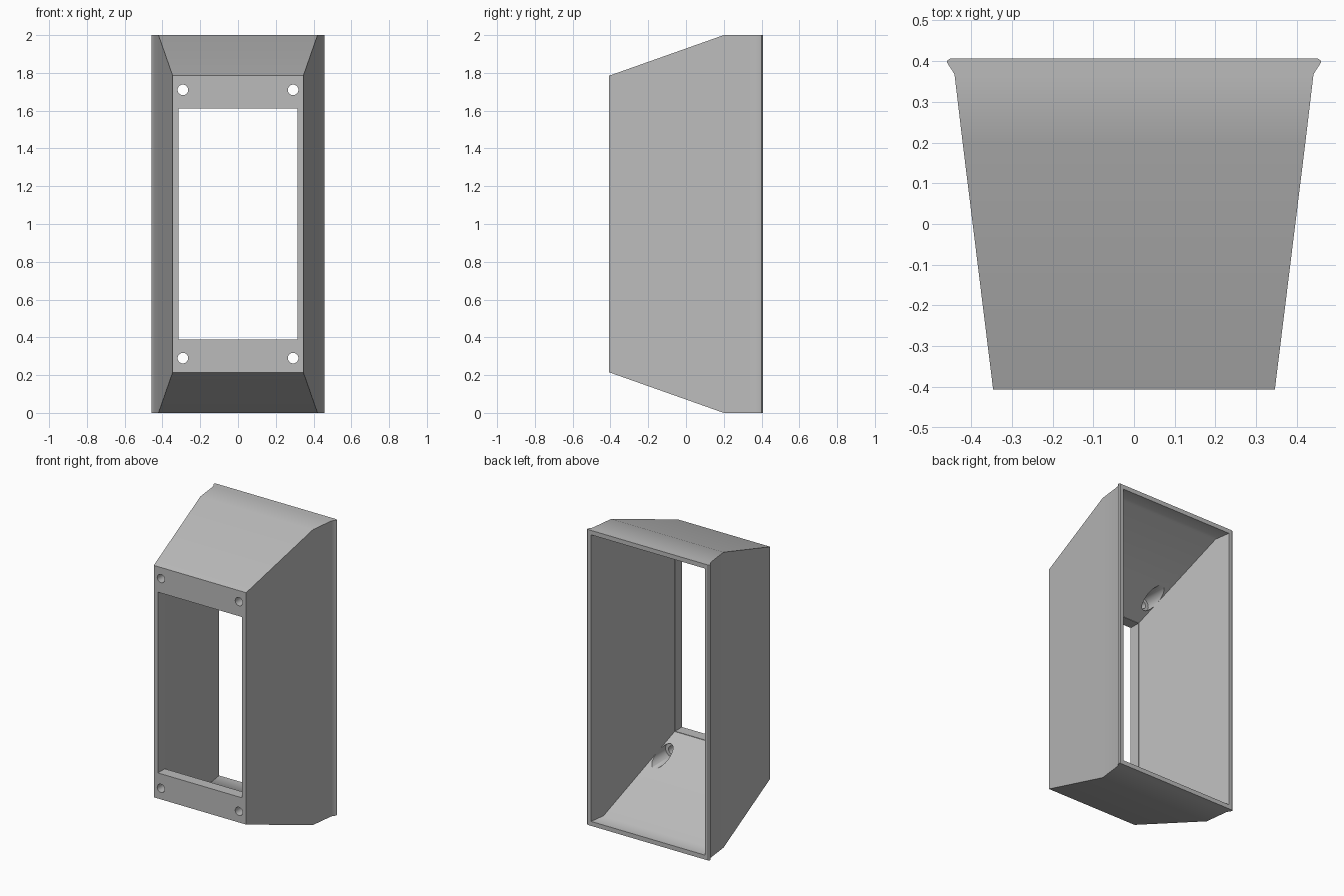
import bpy, bmesh, math

cube = bpy.data.objects.get("Cube")
if cube:
    bpy.data.objects.remove(cube, do_unlink=True)

grey = bpy.data.materials.new("plain grey")
grey.use_nodes = True
COLOUR = (0.5, 0.5, 0.5, 1)
grey.diffuse_color = COLOUR
grey.node_tree.nodes["Principled BSDF"].inputs["Base Color"].default_value = COLOUR


def make_object(name, bm):
    bmesh.ops.recalc_face_normals(bm, faces=bm.faces)
    mesh = bpy.data.meshes.new(name)
    bm.to_mesh(mesh)
    bm.free()
    mesh.materials.append(grey)
    obj = bpy.data.objects.new(name, mesh)
    bpy.context.collection.objects.link(obj)
    return obj


def bridge(bm, a, b):
    for i in range(len(a)):
        j = (i + 1) % len(a)
        bm.faces.new((a[i], a[j], b[j], b[i]))


# Housing: rectangular rings (y, half width, half height), front lip to rim to inside
RINGS = [
    (-0.407, 0.315, 0.612),   # window, outer edge
    (-0.407, 0.346, 0.785),   # front panel
    (0.2, 0.421, 1.0),        # end of the sloped roof and floor
    (0.368, 0.441, 1.0),      # start of side flange
    (0.396, 0.459, 1.0),
    (0.401, 0.459, 1.0),
    (0.407, 0.451, 1.0),      # back rim
    (0.407, 0.426, 0.97),
    (0.297, 0.410, 0.97),     # inner walls
    (-0.333, 0.318, 0.615),
    (-0.333, 0.315, 0.612),   # window, inner edge
]
CORNERS = ((-1, -1), (1, -1), (1, 1), (-1, 1))
bm = bmesh.new()
rings = [[bm.verts.new((sx * w, y, 1 + sz * h)) for sx, sz in CORNERS]
         for y, w, h in RINGS]
for k, ring in enumerate(rings):
    bridge(bm, ring, rings[(k + 1) % len(rings)])
housing = make_object("housing", bm)

# Screw holes with wider pockets behind: stepped cutters (y, radius)
STEPS = [(-0.5, 0.028), (-0.27, 0.028), (-0.27, 0.05), (0.0, 0.05)]
SIDES = 32
bm = bmesh.new()
for sx, sz in CORNERS:
    loops = []
    for y, r in STEPS:
        angles = [2 * math.pi * i / SIDES for i in range(SIDES)]
        loops.append([bm.verts.new((sx * 0.292 + r * math.cos(a), y,
                                    1 + sz * 0.71 + r * math.sin(a))) for a in angles])
    for a, b in zip(loops, loops[1:]):
        bridge(bm, a, b)
    bm.faces.new(loops[0])
    bm.faces.new(loops[-1])
cutter = make_object("screw_hole_cutter", bm)
cutter.hide_render = True

cut = housing.modifiers.new("screw holes", "BOOLEAN")
cut.operation = "DIFFERENCE"
cut.solver = "EXACT"
cut.object = cutter

# Bake the holes, then shade smooth with sharp corners kept
bpy.context.view_layer.objects.active = housing
bpy.ops.object.select_all(action="DESELECT")
housing.select_set(True)
bpy.ops.object.modifier_apply(modifier=cut.name)
bpy.data.objects.remove(cutter, do_unlink=True)
bpy.ops.object.shade_smooth_by_angle(angle=math.radians(30))
weighted = housing.modifiers.new("weighted normals", "WEIGHTED_NORMAL")
weighted.keep_sharp = True
